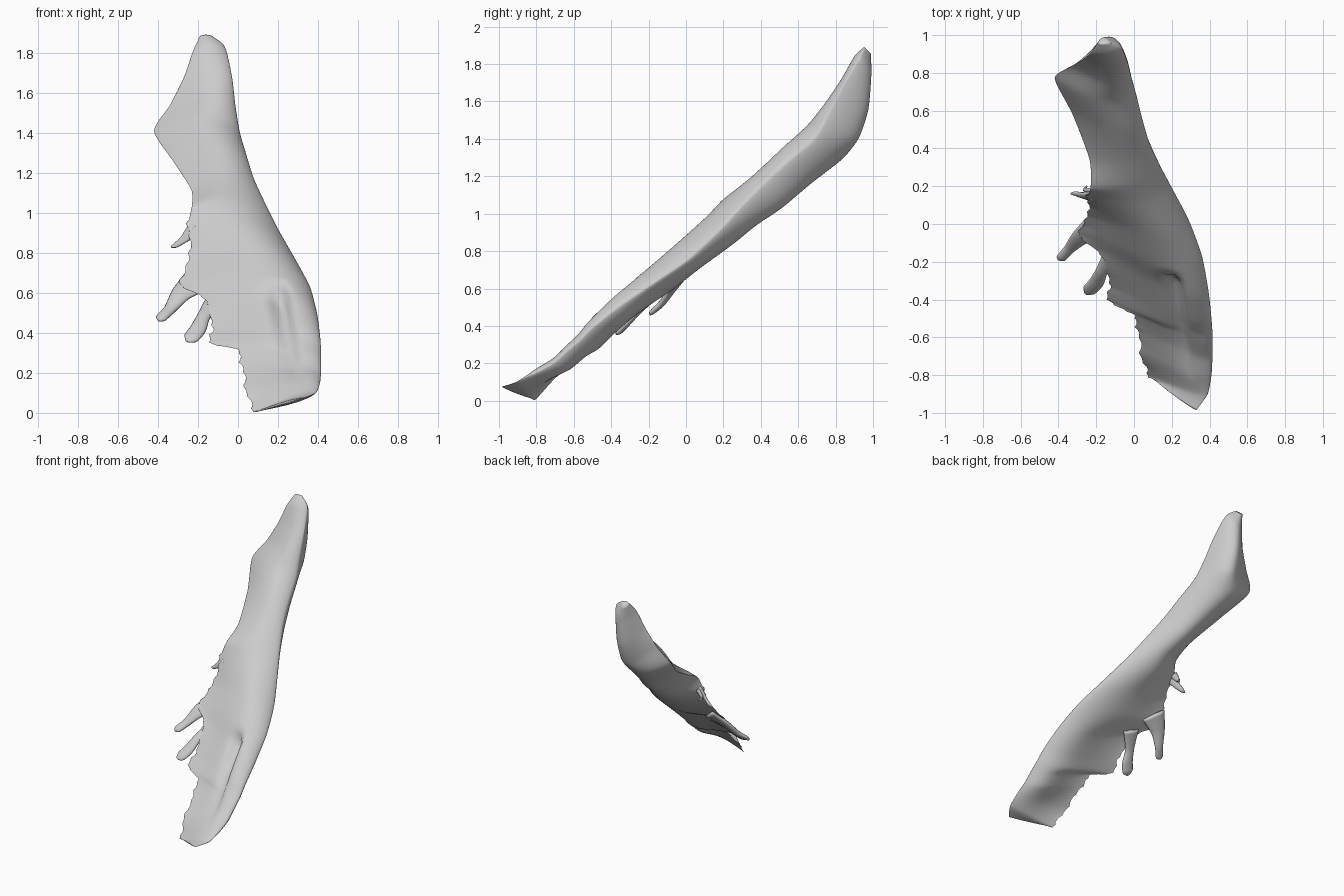
import bpy, bmesh, math
from mathutils import Vector

NORMAL = Vector((0, -0.7, 0.7))  # direction through the thin plate


def finish(bm, name):
    bmesh.ops.recalc_face_normals(bm, faces=bm.faces)
    mesh = bpy.data.meshes.new(name)
    bm.to_mesh(mesh)
    bm.free()
    for p in mesh.polygons:
        p.use_smooth = True
    ob = bpy.data.objects.new(name, mesh)
    bpy.context.collection.objects.link(ob)
    return ob


def loft(rings, name):
    bm = bmesh.new()
    loops = [[bm.verts.new(p) for p in r] for r in rings]
    for a, b in zip(loops, loops[1:]):
        for i in range(len(a)):
            j = (i + 1) % len(a)
            bm.faces.new((a[i], a[j], b[j], b[i]))
    bm.faces.new(loops[0])
    bm.faces.new(loops[-1])
    return finish(bm, name)


def spline(rows, steps, k=0.35):
    # cardinal spline, slightly tighter than Catmull-Rom
    out = []
    for i in range(len(rows) - 1):
        p = [rows[max(0, min(len(rows) - 1, i + n))] for n in (-1, 0, 1, 2)]
        for s in range(steps):
            t = s / steps
            h = (2*t**3 - 3*t**2 + 1, t**3 - 2*t**2 + t, 3*t**2 - 2*t**3, t**3 - t**2)
            out.append([h[0]*b + h[1]*k*(c - a) + h[2]*c + h[3]*k*(d - b)
                        for a, b, c, d in zip(*p)])
    out.append(list(rows[-1]))
    return out


# Plate stations: left edge xyz, right edge xyz; front bulge, back bulge, bulge peak
left = [(-.19, .96, 1.885), (-.225, .91, 1.81), (-.27, .87, 1.68), (-.34, .83, 1.54),
        (-.42, .77, 1.41), (-.325, .58, 1.26), (-.235, .34, 1.12), (-.23, .19, 1.04),
        (-.25, .14, .93), (-.24, .05, .78), (-.29, -.05, .65), (-.16, -.19, .56),
        (-.13, -.33, .42), (-.135, -.41, .345), (-.01, -.475, .32), (.02, -.56, .24),
        (.04, -.70, .12), (.075, -.80, .01), (.10, -.82, .01)]
right = [(-.13, .96, 1.885), (-.065, .93, 1.83), (-.03, .84, 1.68), (-.012, .765, 1.53),
         (.01, .69, 1.40), (.045, .55, 1.28), (.08, .43, 1.17), (.14, .30, 1.04),
         (.20, .19, .92), (.29, .02, .76), (.36, -.17, .63), (.395, -.36, .50),
         (.41, -.50, .39), (.415, -.57, .32), (.415, -.63, .27), (.415, -.71, .20),
         (.41, -.80, .15), (.39, -.90, .10), (.33, -.985, .075)]
bulge = [(.01, .04, .5), (.03, .10, .55), (.04, .175, .6), (.07, .19, .65), (.10, .16, .6),
         (.09, .155, .6), (.065, .17, .6), (.06, .155, .6), (.085, .12, .6),
         (.11, .075, .65), (.10, .07, .7), (.075, .075, .75), (.06, .075, .75),
         (.05, .075, .75), (.04, .07, .75), (.035, .065, .75), (.035, .045, .75),
         (.025, .025, .7), (.012, .012, .6)]
rows = [l + r + b for l, r, b in zip(left, right, bulge)]

N = 40
rings = []
for k, row in enumerate(spline(rows, 6)):
    L, R, (f, b, peak) = Vector(row[:3]), Vector(row[3:6]), row[6:9]
    power = math.log(0.5) / math.log(peak)
    rag = 0.007 * (math.sin(k * 2.1) + math.sin(k * 0.9)) if L.z < 0.95 else 0
    ring = []
    for i in range(2 * N):
        t = (1 - math.cos(math.pi * i / N)) / 2
        p = L.lerp(R, t)
        p.x += rag * (1 - t) ** 12  # ragged left margin
        prof = max(0, math.sin(math.pi * t ** power)) ** 0.65
        if i <= N:
            off = f * prof
            # pocket groove on the front, steep on its right side
            d = p.x - (0.215 + (0.59 - p.z) * 0.18)
            w = 0.025 if d > 0 else 0.07
            along = max(0, min(1, (0.59 - p.z) / 0.04)) * max(0, min(1, (p.z - 0.12) / 0.4))
            off -= 0.07 * along * math.exp(-(d / w) ** 2)
        else:
            off = -b * prof
        ring.append(p + NORMAL * off)
    rings.append(ring)
loft(rings, "bone_plate")


# Spines on the left margin: path points as x, y, z, half width, half thickness
def spine(name, points):
    path = spline(points, 5)
    out = []
    for i, row in enumerate(path):
        a, c = path[max(0, i - 1)], path[min(len(path) - 1, i + 1)]
        tan = (Vector(c[:3]) - Vector(a[:3])).normalized()
        side = tan.cross(NORMAL).normalized()
        up = side.cross(tan)
        out.append([Vector(row[:3]) + side * row[3] * math.cos(2 * math.pi * j / 12)
                    + up * row[4] * math.sin(2 * math.pi * j / 12) for j in range(12)])
    return loft(out, name)


spine("upper_spine", [(-.21, .14, .93, .05, .02), (-.27, .15, .87, .025, .012),
                      (-.31, .16, .84, .016, .01), (-.335, .16, .83, .005, .004)])
spine("upper_barb", [(-.22, .17, .93, .03, .015), (-.26, .18, .89, .014, .01),
                     (-.25, .20, .87, .005, .004)])
spine("middle_spine", [(-.19, -.01, .67, .09, .018), (-.28, -.07, .60, .055, .02),
                       (-.34, -.13, .52, .032, .018), (-.385, -.18, .475, .028, .014),
                       (-.395, -.19, .46, .008, .005)])
spine("lower_spine", [(-.10, -.15, .57, .06, .015), (-.17, -.25, .485, .035, .018),
                      (-.20, -.31, .42, .042, .018), (-.235, -.35, .375, .04, .015),
                      (-.255, -.37, .36, .012, .006)])
